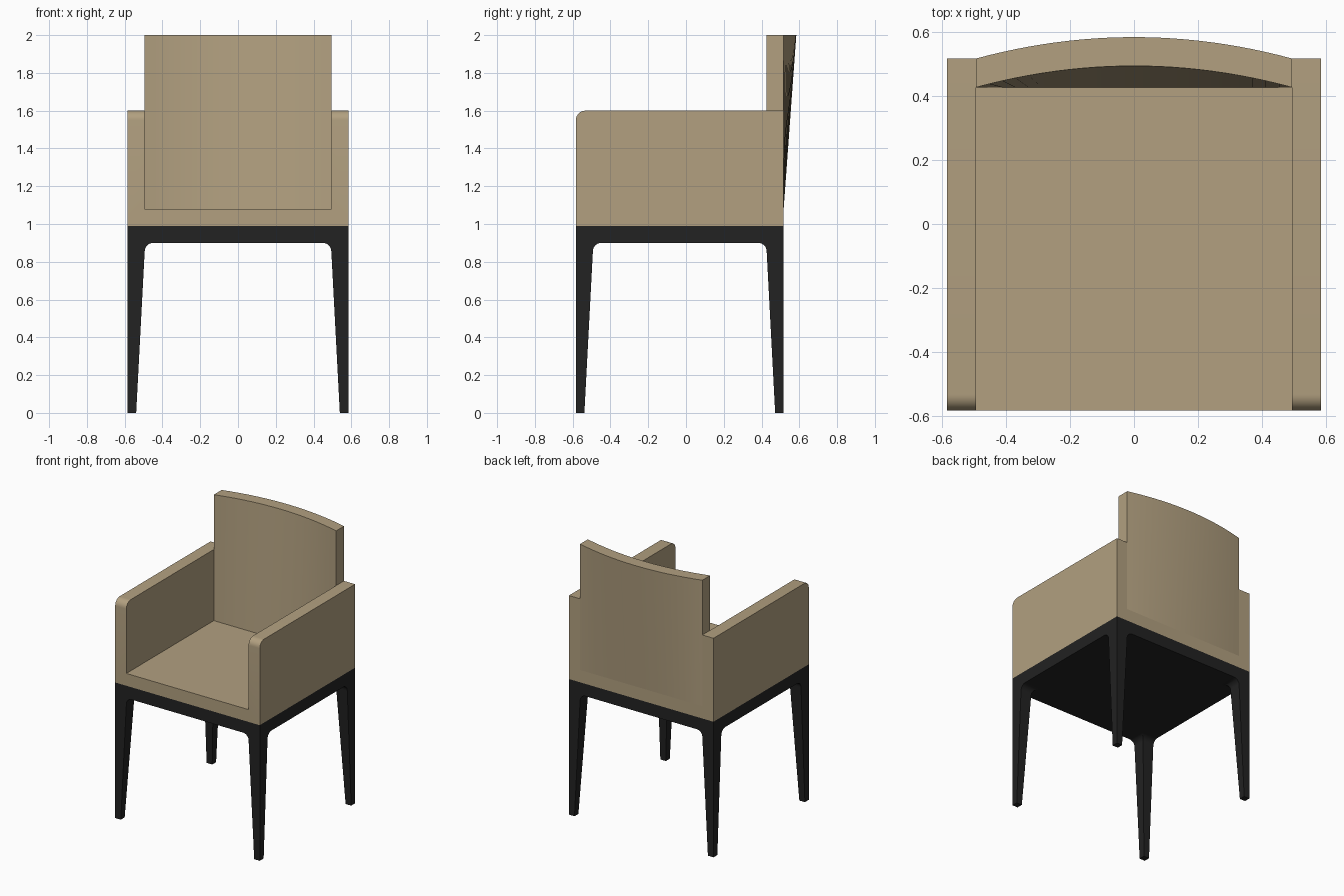
import bpy, bmesh, math

if "Cube" in bpy.data.objects:
    bpy.data.objects.remove(bpy.data.objects["Cube"])

W, YF, YB = 0.584, -0.583, 0.517      # half width, front, rear
T = 0.09                              # panel thickness
Z0, Z1, ZS, ZA, ZT = 0.90, 0.99, 1.08, 1.60, 2.0


def material(name, rgb):
    m = bpy.data.materials.new(name)
    m.diffuse_color = (*rgb, 1)
    m.use_nodes = True
    m.node_tree.nodes["Principled BSDF"].inputs["Base Color"].default_value = m.diffuse_color
    return m


fabric = material("tan upholstery", (0.445, 0.352, 0.216))
wood = material("black wood", (0.016, 0.016, 0.016))


def finish(bm, name, mat):
    bmesh.ops.recalc_face_normals(bm, faces=bm.faces)
    me = bpy.data.meshes.new(name)
    bm.to_mesh(me)
    bm.free()
    ob = bpy.data.objects.new(name, me)
    bpy.context.collection.objects.link(ob)
    me.materials.append(mat)
    bpy.context.view_layer.objects.active = ob
    ob.select_set(True)
    bpy.ops.object.shade_smooth_by_angle(angle=math.radians(30))
    ob.select_set(False)


def loft(bm, rings, cap_start=True, cap_end=True):
    rows = [[bm.verts.new(p) for p in r] for r in rings]
    n = len(rows[0])
    for a, b in zip(rows, rows[1:]):
        for i in range(n):
            j = (i + 1) % n
            bm.faces.new((a[i], a[j], b[j], b[i]))
    if cap_start:
        bm.faces.new(rows[0])
    if cap_end:
        bm.faces.new(rows[-1])


# seat and arms: U profile pushed from front to rear, arm fronts rounded
bm = bmesh.new()
I = W - T
u = [(-W, Z1), (W, Z1), (W, ZA), (I, ZA), (I, ZS), (-I, ZS), (-I, ZA), (-W, ZA)]
loft(bm, [[(x, y, z) for x, z in u] for y in (YF, YB)])
front = [e for e in bm.edges
         if all(abs(v.co.z - ZA) < 1e-5 and abs(v.co.y - YF) < 1e-5 for v in e.verts)]
bmesh.ops.bevel(bm, geom=front, offset=0.05, segments=8, profile=0.5, affect='EDGES')
finish(bm, "seat_and_arms", fabric)

# backrest: straight at the seat, bowing rearward toward the top
bm = bmesh.new()
rings = []
N = 24
for k in range(N + 1):
    x = -I + 2 * I * k / N
    bow = 0.067 * (1 - (x / I) ** 2)
    rings.append([(x, YB - T, ZS), (x, YB, ZS), (x, YB + bow, ZT), (x, YB - T + bow, ZT)])
loft(bm, rings)
finish(bm, "backrest", fabric)

# base frame under the seat
bm = bmesh.new()
loft(bm, [[(-W, YF, z), (W, YF, z), (W, YB, z), (-W, YB, z)] for z in (Z0, Z1)])
finish(bm, "base_frame", wood)

# legs: tapered square sections flaring in a fillet into the frame
R = 0.045
sections = [(0.0, 0.045)]
for k in range(9):
    a = math.pi / 2 * k / 8
    sections.append((Z0 - R + R * math.sin(a), T + R * (1 - math.cos(a))))
for yname, y, sy in (("front", YF, 1), ("rear", YB, -1)):
    for xname, x, sx in (("left", -W, 1), ("right", W, -1)):
        bm = bmesh.new()
        loft(bm, [[(x, y, z), (x + sx * w, y, z), (x + sx * w, y + sy * w, z),
                   (x, y + sy * w, z)] for z, w in sections], cap_end=True)
        finish(bm, f"{yname}_{xname}_leg", wood)
